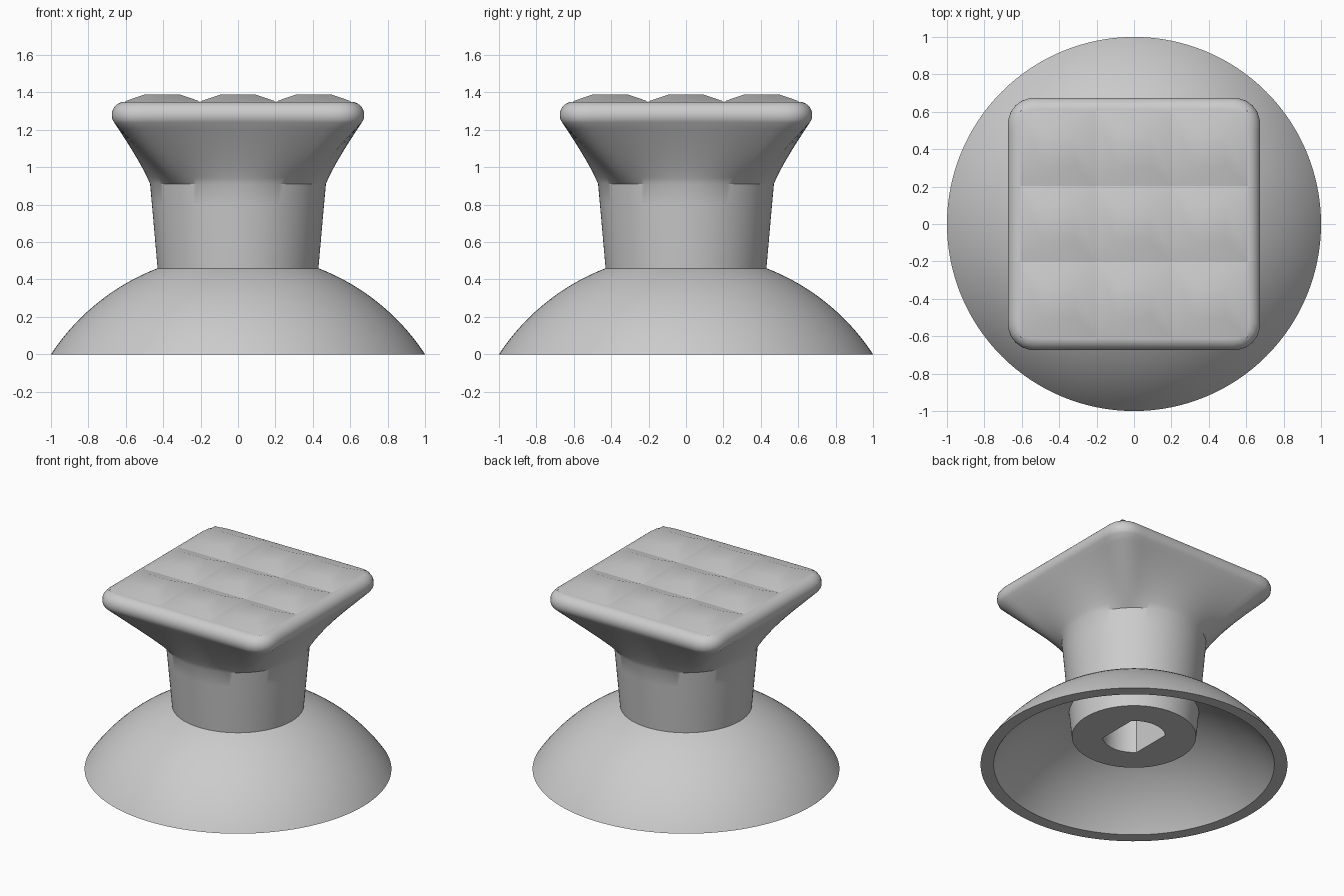
import bpy
import bmesh
from math import sin, cos, sqrt, pi, radians

cube = bpy.data.objects.get("Cube")
if cube:
    bpy.data.objects.remove(cube, do_unlink=True)

SIDES = 128
ANGLES = [2 * pi * i / SIDES for i in range(SIDES)]

grey = bpy.data.materials.new("mid_grey")
grey.use_nodes = True
grey.diffuse_color = (0.6, 0.6, 0.6, 1)
grey.node_tree.nodes["Principled BSDF"].inputs["Base Color"].default_value = (0.6, 0.6, 0.6, 1)


def finish(bm, name):
    """Turn a bmesh into a smooth shaded object."""
    bmesh.ops.remove_doubles(bm, verts=bm.verts, dist=0.0001)
    bmesh.ops.recalc_face_normals(bm, faces=bm.faces)
    mesh = bpy.data.meshes.new(name)
    bm.to_mesh(mesh)
    bm.free()
    mesh.materials.append(grey)
    obj = bpy.data.objects.new(name, mesh)
    bpy.context.collection.objects.link(obj)
    bpy.ops.object.select_all(action='DESELECT')
    obj.select_set(True)
    bpy.context.view_layer.objects.active = obj
    bpy.ops.object.shade_smooth_by_angle(angle=radians(30))


def loft(name, rings, closed=False):
    """Bridge rings given as (radius function of angle, z)."""
    bm = bmesh.new()
    loops = [[bm.verts.new((r(a) * cos(a), r(a) * sin(a), z)) for a in ANGLES]
             for r, z in rings]
    pairs = list(zip(loops, loops[1:]))
    if closed:
        pairs.append((loops[-1], loops[0]))
    else:
        bm.faces.new(loops[0])
        bm.faces.new(loops[-1])
    for low, high in pairs:
        for i in range(SIDES):
            j = (i + 1) % SIDES
            bm.faces.new((low[i], low[j], high[j], high[i]))
    finish(bm, name)


def circle(r):
    return lambda a: r


def rounded_square(half, corner):
    def radius(a):
        c, s = abs(cos(a)), abs(sin(a))
        inner = half - corner
        if half * min(c, s) / max(c, s) <= inner:
            return half / max(c, s)
        b = inner * (c + s)
        return b + sqrt(b * b - 2 * inner ** 2 + corner ** 2)
    return radius


def flare(t, start, end):
    """Blend two outlines, slightly hollow at the middle of each side."""
    def radius(a):
        f = t ** (1 + 0.15 * abs(cos(2 * a)))
        return start(a) * (1 - f) + end(a) * f
    return radius


def double_flat(a):
    return min(0.205, 0.145 / max(abs(cos(a)), 0.001))


# Hollow spherical skirt
CENTRE = -0.656


def cap(edge, top, steps=24):
    size = sqrt(edge ** 2 + CENTRE ** 2)
    radii = [top + (edge - top) * sin(pi / 2 * i / steps) for i in range(steps + 1)]
    return [(circle(r), max(0, sqrt(size ** 2 - r * r) + CENTRE)) for r in radii]


loft("domed_skirt", cap(1.0, 0.3) + cap(0.915, 0.3)[::-1], closed=True)

# Socketed stem flaring into a square head with a rounded lip
rings = [(double_flat, 0.8), (double_flat, 0.21), (circle(0.405), 0.21),
         (circle(0.43), 0.46), (circle(0.46), 0.8)]
lip = []
for i in range(13):
    a = radians(-35 + 125 * i / 12)
    bulge = 0.07 * cos(a)
    lip.append((rounded_square(0.605 + bulge, 0.07 + bulge), 1.28 + 0.07 * sin(a)))
neck_z, lip_z = 0.91, lip[0][1]
for i in range(10):
    t = i / 10
    rings.append((flare(t, circle(0.47), lip[0][0]), neck_z + (lip_z - neck_z) * t))
loft("stem_and_head", rings + lip)

# Three by three grip of blunt pyramids
TILE, FLAT = 0.2025, 0.09
bm = bmesh.new()
for col in (-1, 0, 1):
    for row in (-1, 0, 1):
        def square(half, z):
            return [bm.verts.new((2 * TILE * col + half * x, 2 * TILE * row + half * y, z))
                    for x, y in ((-1, -1), (1, -1), (1, 1), (-1, 1))]
        base, top = square(TILE, 1.352), square(FLAT, 1.39)
        bm.faces.new(top)
        for i in range(4):
            j = (i + 1) % 4
            bm.faces.new((base[i], base[j], top[j], top[i]))
finish(bm, "grip_pattern")
